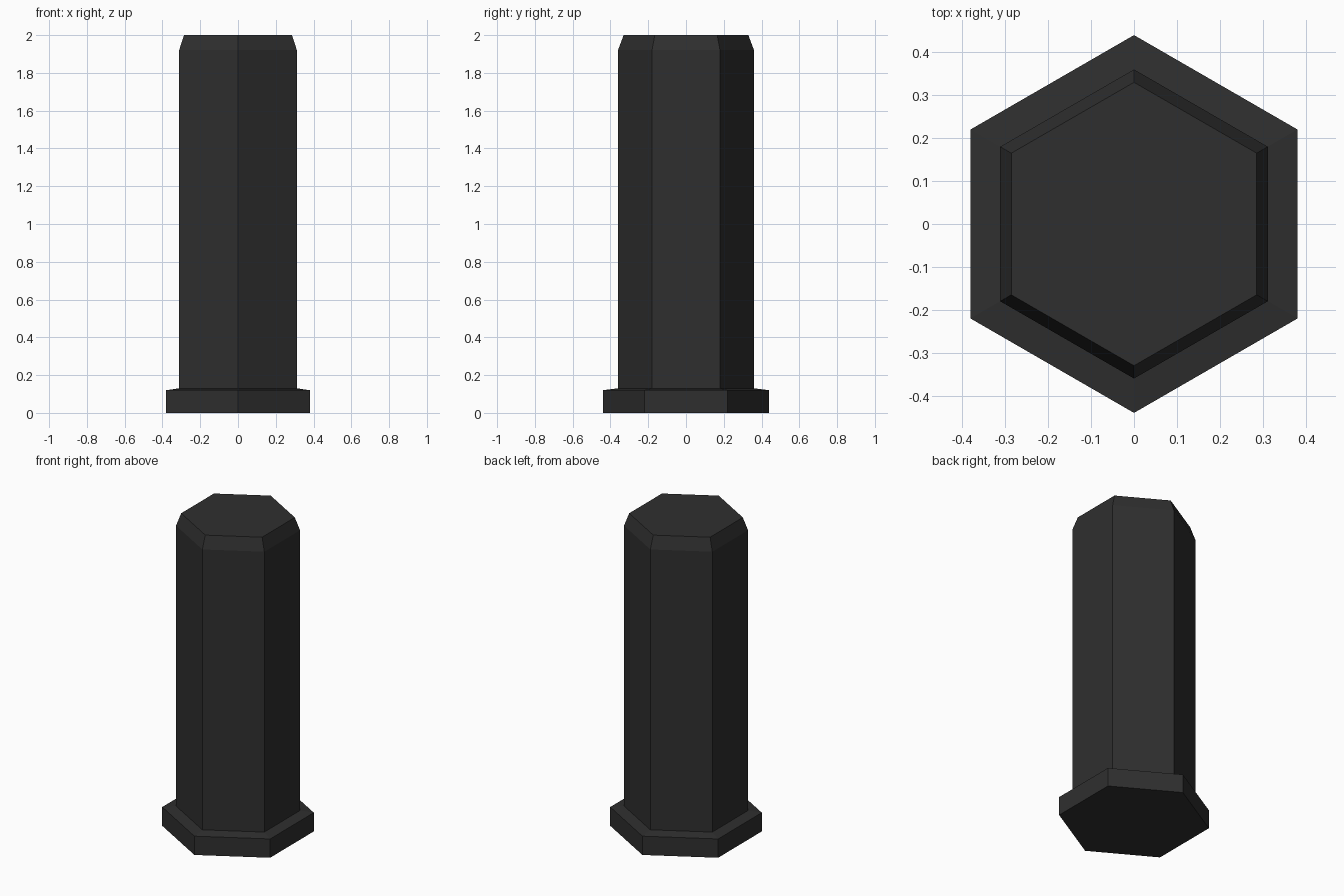
import bpy
import bmesh
from math import cos, sin, pi

SIDES = 6

cube = bpy.data.objects.get("Cube")
if cube:
    bpy.data.objects.remove(cube, do_unlink=True)

# Dark charcoal material
charcoal = bpy.data.materials.new("charcoal")
charcoal.use_nodes = True
colour = (0.028, 0.028, 0.028, 1)
charcoal.diffuse_color = colour
charcoal.node_tree.nodes["Principled BSDF"].inputs["Base Color"].default_value = colour


def hex_ring(bm, radius, z):
    # Corners point along +y and -y
    angles = [pi / 2 + 2 * pi * i / SIDES for i in range(SIDES)]
    return [bm.verts.new((radius * cos(a), radius * sin(a), z)) for a in angles]


# Six-sided post: (corner radius, height) from the foot up to the chamfered top
profile = [(0.44, 0), (0.44, 0.12), (0.36, 0.13), (0.36, 1.92), (0.33, 2)]

bm = bmesh.new()
rings = [hex_ring(bm, r, z) for r, z in profile]
for low, high in zip(rings, rings[1:]):
    for i in range(SIDES):
        j = (i + 1) % SIDES
        bm.faces.new((low[i], low[j], high[j], high[i]))
bm.faces.new(rings[0][::-1])
bm.faces.new(rings[-1])

mesh = bpy.data.meshes.new("flanged_hex_post")
bm.to_mesh(mesh)
bm.free()
mesh.materials.append(charcoal)
post = bpy.data.objects.new("flanged_hex_post", mesh)
bpy.context.collection.objects.link(post)
